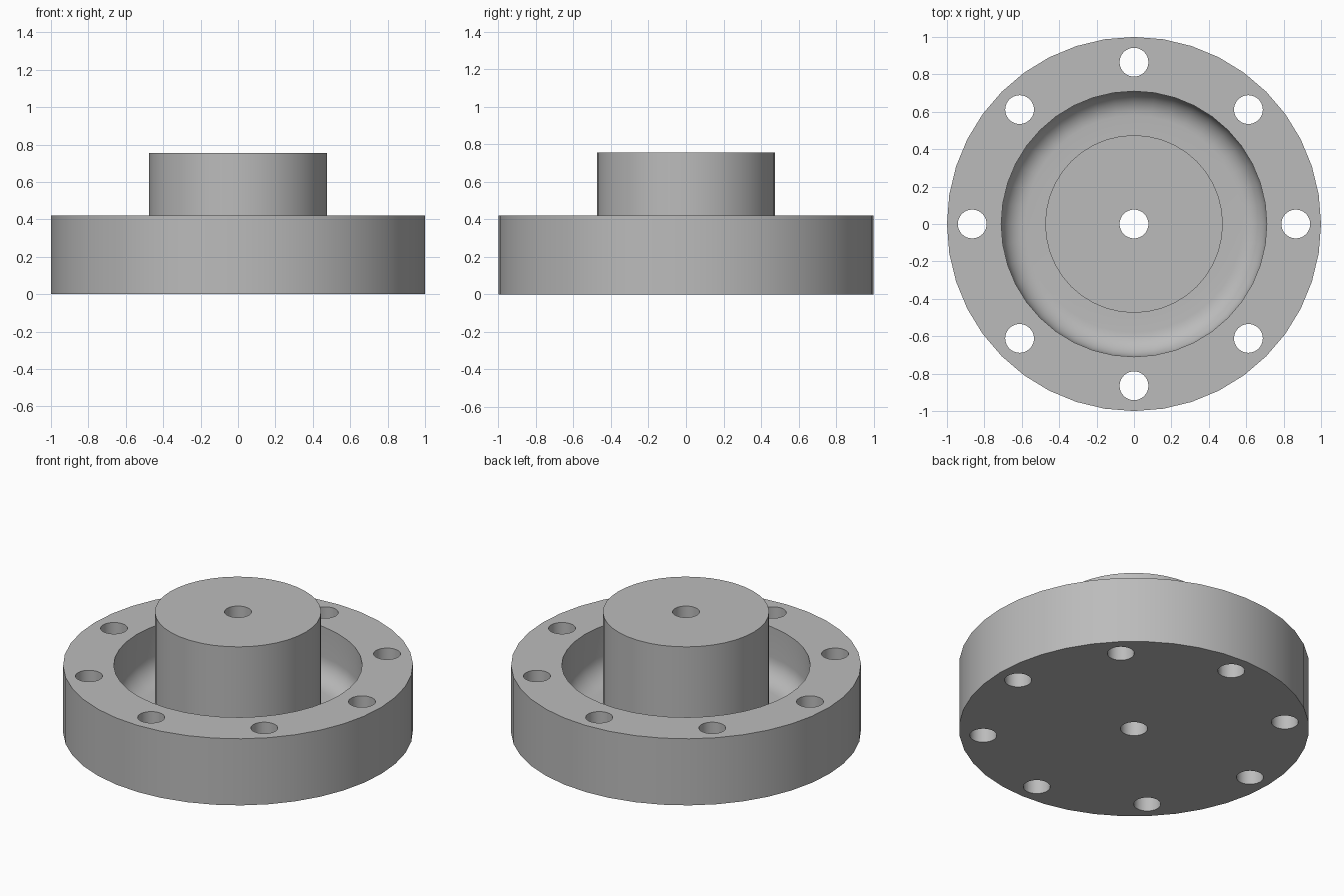
import bpy, bmesh, math
from mathutils import Matrix, Vector

cube = bpy.data.objects.get("Cube")
if cube:
    bpy.data.objects.remove(cube, do_unlink=True)

R, HUB, WALL, HOLE, BOLT = 1.0, 0.475, 0.71, 0.077, 0.865
RIM_Z, TOP_Z, FLOOR_Z, FILLET = 0.42, 0.755, 0.1, 0.13
SEGMENTS = 40

metal = bpy.data.materials.new("grey metal")
metal.use_nodes = True
grey = (0.5, 0.5, 0.5, 1)
metal.diffuse_color = grey
metal.node_tree.nodes["Principled BSDF"].inputs["Base Color"].default_value = grey


def make_object(name, bm):
    bmesh.ops.recalc_face_normals(bm, faces=bm.faces)
    mesh = bpy.data.meshes.new(name)
    bm.to_mesh(mesh)
    bm.free()
    obj = bpy.data.objects.new(name, mesh)
    bpy.context.collection.objects.link(obj)
    mesh.materials.append(metal)
    return obj


def lathe(name, profile):
    """Spin a closed (radius, height) outline around z."""
    bm = bmesh.new()
    verts = [bm.verts.new((r, 0, z)) for r, z in profile]
    edges = [bm.edges.new((a, b)) for a, b in zip(verts, verts[1:] + verts[:1])]
    bmesh.ops.spin(bm, geom=verts + edges, axis=(0, 0, 1), cent=(0, 0, 0),
                   angle=math.tau, steps=SEGMENTS, use_merge=True)
    bmesh.ops.remove_doubles(bm, verts=bm.verts, dist=1e-5)
    return make_object(name, bm)


# Flange body: bored hub, rounded groove and outer rim
fillet = []
for i in range(9):
    a = -math.pi / 2 + math.pi / 2 * i / 8
    fillet.append((WALL - FILLET + FILLET * math.cos(a),
                   FLOOR_Z + FILLET + FILLET * math.sin(a)))
flange = lathe("flange_body", [(HOLE, 0), (HOLE, TOP_Z), (HUB, TOP_Z), (HUB, FLOOR_Z),
                               *fillet, (WALL, RIM_Z), (R, RIM_Z), (R, 0)])

# Ring of eight bolt holes
bm = bmesh.new()
for i in range(8):
    a = math.tau * i / 8
    place = Matrix.Translation(Vector((BOLT * math.cos(a), BOLT * math.sin(a), RIM_Z / 2)))
    bmesh.ops.create_cone(bm, cap_ends=True, segments=SEGMENTS, radius1=HOLE,
                          radius2=HOLE, depth=1, matrix=place)
cutter = make_object("bolt_hole_cutter", bm)
cutter.hide_render = True

cut = flange.modifiers.new("bolt_holes", "BOOLEAN")
cut.operation = "DIFFERENCE"
cut.solver = "EXACT"
cut.object = cutter

bpy.ops.object.select_all(action="DESELECT")
flange.select_set(True)
bpy.context.view_layer.objects.active = flange
bpy.ops.object.modifier_apply(modifier=cut.name)
bpy.data.objects.remove(cutter, do_unlink=True)
bpy.ops.object.shade_smooth_by_angle(angle=math.radians(30))
